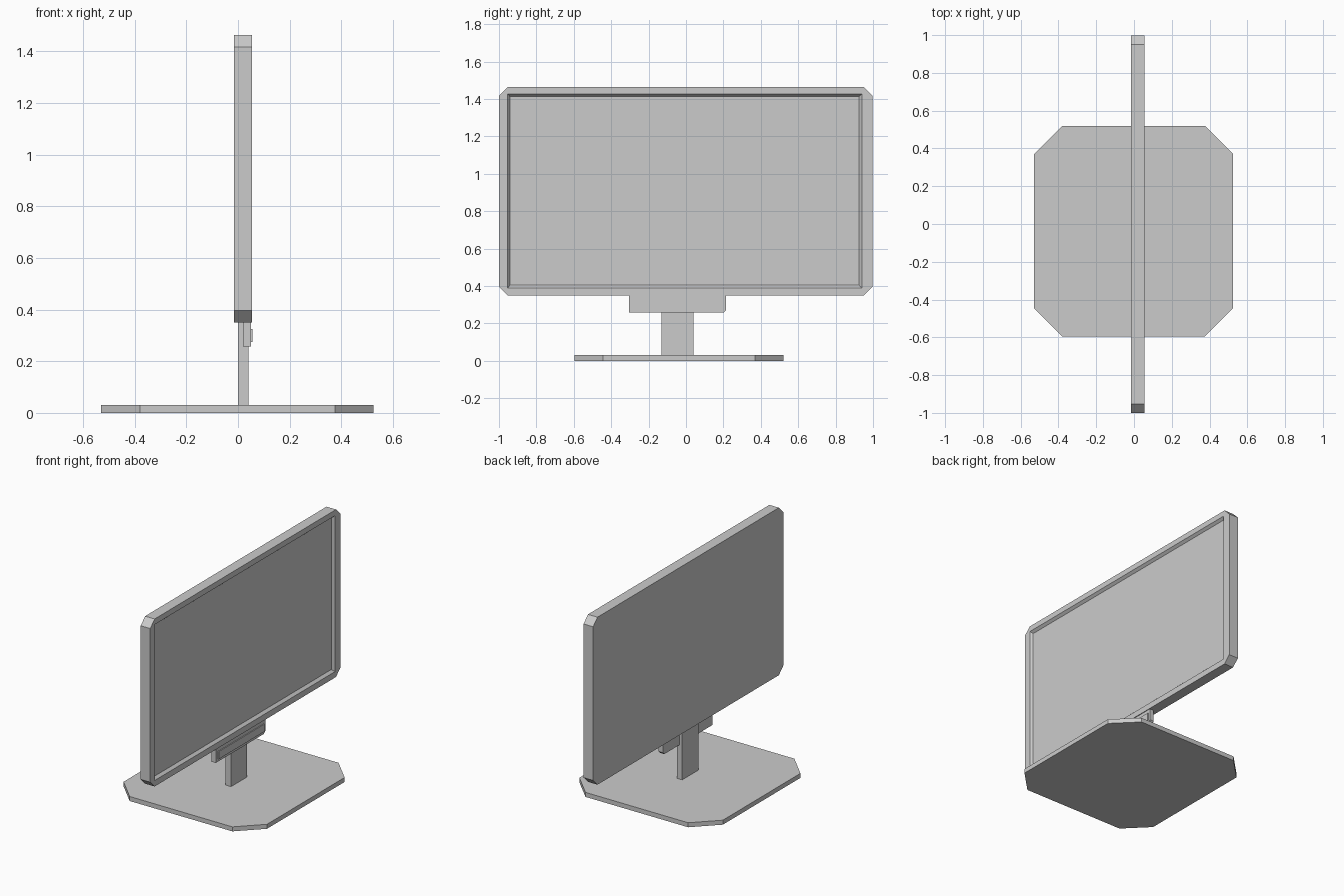
import bpy
import bmesh
from mathutils import Vector

cube = bpy.data.objects.get("Cube")
if cube:
    bpy.data.objects.remove(cube, do_unlink=True)

grey = bpy.data.materials.new("plain grey")
grey.use_nodes = True
colour = (0.6, 0.6, 0.6, 1.0)
grey.diffuse_color = colour
grey.node_tree.nodes["Principled BSDF"].inputs["Base Color"].default_value = colour


def chamfered(a0, a1, b0, b1, c=0.0):
    """Rectangle outline, optionally with its four corners cut off."""
    if c == 0:
        return [(a0, b0), (a1, b0), (a1, b1), (a0, b1)]
    return [(a0 + c, b0), (a1 - c, b0), (a1, b0 + c), (a1, b1 - c),
            (a1 - c, b1), (a0 + c, b1), (a0, b1 - c), (a0, b0 + c)]


def loft(name, low, high, start, end, axis):
    """Solid between two outlines placed at start and end along an axis."""
    def place(p, d):
        return Vector((d, *p)) if axis == "x" else Vector((*p, d))
    bm = bmesh.new()
    bottom = [bm.verts.new(place(p, start)) for p in low]
    top = [bm.verts.new(place(p, end)) for p in high]
    bm.faces.new(bottom)
    bm.faces.new(top)
    n = len(low)
    for i in range(n):
        j = (i + 1) % n
        bm.faces.new((bottom[i], bottom[j], top[j], top[i]))
    bmesh.ops.recalc_face_normals(bm, faces=bm.faces)
    mesh = bpy.data.meshes.new(name)
    bm.to_mesh(mesh)
    bm.free()
    mesh.materials.append(grey)
    obj = bpy.data.objects.new(name, mesh)
    bpy.context.collection.objects.link(obj)
    return obj


def prism(name, outline, start, end, axis):
    return loft(name, outline, outline, start, end, axis)


# Foot plate and upright neck
prism("base_plate", chamfered(-0.53, 0.525, -0.595, 0.52, 0.15), 0, 0.03, "z")
prism("neck", chamfered(0, 0.04, -0.13, 0.04), 0.03, 0.36, "z")

# Bracket under the screen, with one trimmed corner and a plain raised trim
bracket = [(-0.305, 0.257), (0.2, 0.257), (0.215, 0.272), (0.215, 0.36), (-0.305, 0.36)]
prism("bracket", bracket, 0.02, 0.05, "x")
prism("bracket_trim", chamfered(-0.28, 0.2, 0.275, 0.325), 0.05, 0.056, "x")

# Housing with cut corners
housing = prism("screen_housing", chamfered(-1.0, 0.997, 0.35, 1.463, 0.046),
                -0.015, 0.055, "x")

# Recessed display with a narrow sloping border
cutter = loft("recess_cutter", chamfered(-0.94, 0.925, 0.405, 1.412),
              chamfered(-0.957, 0.945, 0.385, 1.43), 0.038, 0.06, "x")
cutter.hide_render = True
cut = housing.modifiers.new("display recess", "BOOLEAN")
cut.operation = "DIFFERENCE"
cut.solver = "EXACT"
cut.object = cutter
bpy.context.view_layer.objects.active = housing
bpy.ops.object.modifier_apply(modifier=cut.name)
bpy.data.objects.remove(cutter, do_unlink=True)
